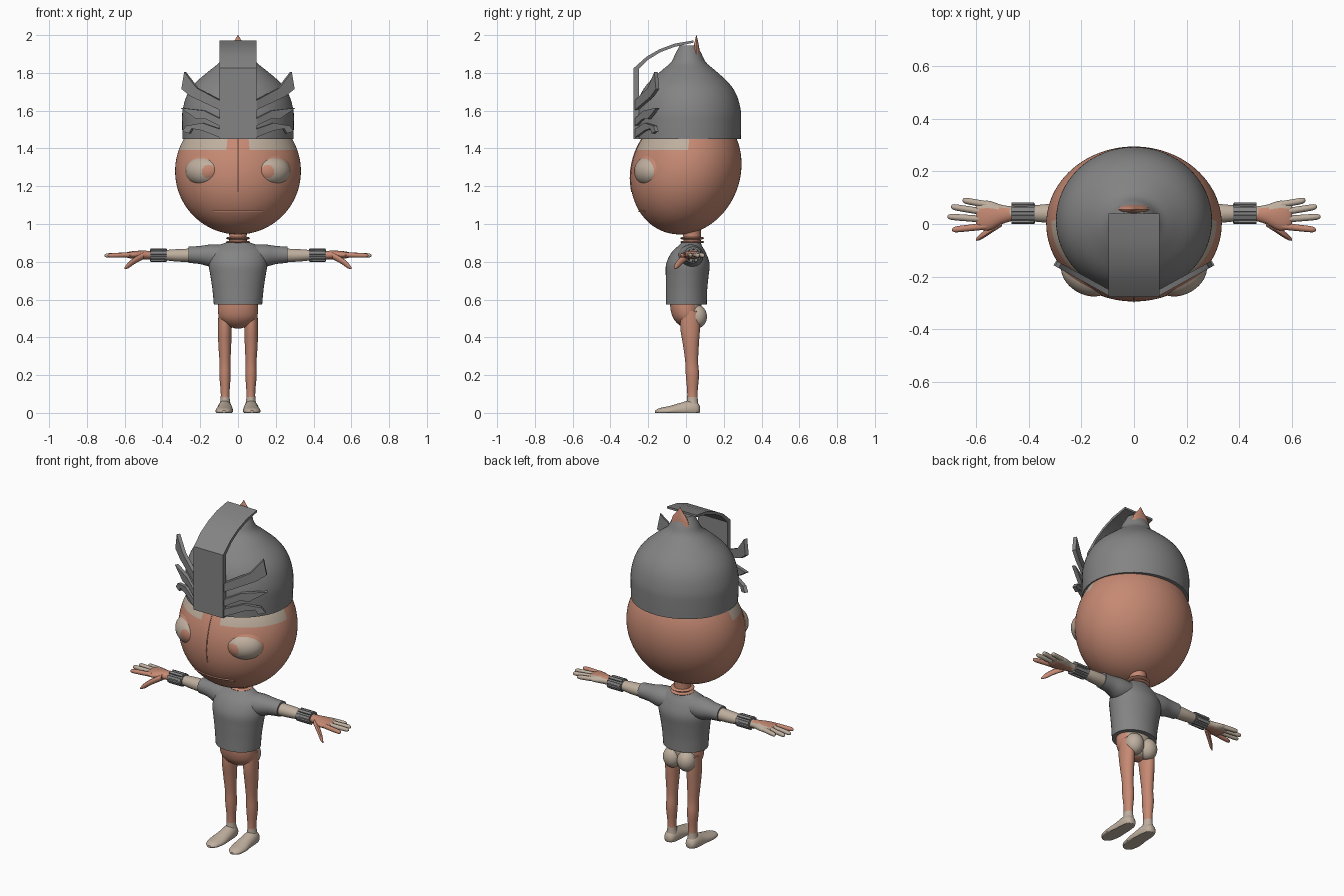
import bpy, bmesh, math
from mathutils import Vector, Matrix


def mat(name, c):
    m = bpy.data.materials.new(name)
    m.diffuse_color = (*c, 1)
    return m


SKIN = mat("warm skin", (0.56, 0.25, 0.17))
PALE = mat("pale beige", (0.52, 0.43, 0.345))
GREY = mat("armour grey", (0.23, 0.23, 0.23))


def finish(name, bm, mats, rule=None, angle=40):
    """Turn a bmesh into a named, coloured, smooth-shaded object."""
    bmesh.ops.recalc_face_normals(bm, faces=bm.faces)
    bm.normal_update()
    if rule:
        for f in bm.faces:
            f.material_index = int(rule(f.calc_center_median(), f.normal))
    me = bpy.data.meshes.new(name)
    bm.to_mesh(me)
    bm.free()
    for m in mats:
        me.materials.append(m)
    ob = bpy.data.objects.new(name, me)
    bpy.context.collection.objects.link(ob)
    bpy.ops.object.select_all(action='DESELECT')
    ob.select_set(True)
    bpy.context.view_layer.objects.active = ob
    bpy.ops.object.shade_smooth_by_angle(angle=math.radians(angle))
    return ob


def loft(name, rings, mats, axis='z', s=1, n=24, sub=4, rule=None, floor=None):
    """Loft ellipses (cx, cy, cz, ra, rb) lying across an axis; s=-1 mirrors in x."""
    pts = []
    for i in range(len(rings) - 1):
        p = [rings[max(0, i - 1)], rings[i], rings[i + 1], rings[min(len(rings) - 1, i + 2)]]
        for k in range(sub):
            t = k / sub
            pts.append([0.5 * (2 * b + (c - a) * t + (2 * a - 5 * b + 4 * c - d) * t * t
                        + (3 * b - a - 3 * c + d) * t ** 3) for a, b, c, d in zip(*p)])
    pts.append(rings[-1])
    u, v = {'x': (1, 2), 'y': (0, 2), 'z': (0, 1)}[axis]
    bm, loops = bmesh.new(), []
    for p in pts:
        row = []
        for j in range(n):
            a = 2 * math.pi * j / n
            co = list(p[:3])
            co[u] += p[3] * math.cos(a)
            co[v] += p[4] * math.sin(a)
            if floor is not None:
                co[2] = max(co[2], floor)
            row.append(bm.verts.new((co[0] * s, co[1], co[2])))
        loops.append(row)
    for a, b in zip(loops, loops[1:]):
        for j in range(n):
            bm.faces.new((a[j], a[(j + 1) % n], b[(j + 1) % n], b[j]))
    bm.faces.new(loops[0])
    bm.faces.new(loops[-1])
    return finish(name, bm, mats, rule)


def ball(name, c, r, mats, rot=0, shear=0, n=48, rule=None):
    bm = bmesh.new()
    bmesh.ops.create_uvsphere(bm, u_segments=n, v_segments=n * 2 // 3, radius=1)
    bm.transform(Matrix.Translation(c) @ Matrix.Rotation(rot, 4, 'Z') @ Matrix.Diagonal((*r, 1)))
    for v in bm.verts:
        v.co.y += shear * (v.co.z - c[2])
    return finish(name, bm, mats, rule)


def plate(name, outline, push):
    """Solid plate from a 3D outline, pushed along a vector."""
    bm = bmesh.new()
    f = bm.faces.new([bm.verts.new(p) for p in outline])
    r = bmesh.ops.extrude_face_region(bm, geom=[f], use_keep_orig=True)
    bmesh.ops.translate(bm, vec=push, verts=[g for g in r['geom'] if isinstance(g, bmesh.types.BMVert)])
    return finish(name, bm, [GREY], angle=25)


def head_y(x, z):
    return 0.1 * (z - 1.28) - 0.292 * math.sqrt(1 - (x / 0.333) ** 2 - ((z - 1.28) / 0.335) ** 2)


# Head, with pale brow patches under the helmet rim
ball("head", (0, 0, 1.28), (0.333, 0.292, 0.335), [SKIN, PALE], shear=0.1, n=96,
     rule=lambda c, n: c.z > 1.40 and c.y < 0.02 and abs(c.x) > 0.06)
loft("nose_ridge", [(0, head_y(0, z) + 0.001, z, 0.003, 0.005)
     for z in (1.17, 1.24, 1.31, 1.38, 1.45)], [SKIN], n=8)
loft("mouth", [(x, head_y(x, 1.068) + 0.001, 1.068, 0.006, 0.006)
     for x in (-0.13, -0.08, 0, 0.08, 0.13)], [SKIN], axis='x', n=10)

# Bulging eyes with lids and irises
for s in (1, -1):
    c, rot = (s * 0.178, -0.19, 1.28), s * math.radians(30)
    ball("eyelid", c, (0.115, 0.057, 0.097), [SKIN], rot)
    ball("eyeball", c, (0.105, 0.077, 0.08), [PALE, SKIN], rot, n=90,
         rule=lambda c, n: c.y < -0.2 and math.hypot(abs(c.x) - 0.156, c.z - 1.277) < 0.035)

# Helmet dome with a narrow neck on top
prof = [(1.45, .277), (1.53, .279), (1.60, .277), (1.68, .256), (1.745, .215), (1.81, .145),
        (1.855, .093), (1.90, .07), (1.945, .046)]
loft("helmet", [(0, 0.013, z, r * 1.06, r) for z, r in prof], [GREY], n=64)
loft("helmet_tip", [(0, 0.055, 1.90, 0.06, 0.02), (0, 0.055, 1.94, 0.045, 0.014),
                    (0, 0.055, 1.97, 0.02, 0.008), (0, 0.055, 2.0, 0.001, 0.001)], [SKIN], n=16)

# Front crest: flat strip that sweeps back over the dome
path = [(-.277, 1.45), (-.277, 1.825), (-.21, 1.885), (-.14, 1.925), (-.06, 1.955), (.04, 1.972)]
inner = [(.04, 1.96), (-.06, 1.938), (-.135, 1.91), (-.2, 1.87), (-.25, 1.82), (-.25, 1.45)]
plate("crest", [(-0.097, y, z) for y, z in path + inner], (0.194, 0, 0))

# Antler-like side ornaments
horns = [
    [(.09, 1.65), (.22, 1.72), (.285, 1.805), (.30, 1.715), (.25, 1.675), (.09, 1.60)],
    [(.09, 1.555), (.18, 1.60), (.305, 1.615), (.22, 1.555), (.17, 1.555), (.09, 1.515)],
    [(.09, 1.50), (.19, 1.535), (.275, 1.52), (.295, 1.49), (.26, 1.48), (.245, 1.505), (.19, 1.495), (.09, 1.455)],
]
for s in (1, -1):
    for pts in horns:
        plate("helmet_horn", [(s * x, -0.275 + (x - 0.09) * 0.55, z) for x, z in pts],
              (-s * 0.01, 0.018, 0))

# Neck and its rings
loft("neck", [(0, .03, .87, .055, .05), (0, .032, .92, .046, .046), (0, .03, 1.0, .05, .05)], [SKIN])
for z in (0.905, 0.925):
    loft("neck_ring", [(0, .033, z - .006, .055, .055), (0, .033, z, .064, .064),
                       (0, .033, z + .006, .055, .055)], [SKIN], sub=3, n=32)

# Shirt body
loft("shirt", [(0, .002, .575, .128, .108), (0, .003, .65, .135, .109), (0, .006, .72, .145, .113),
               (0, .01, .79, .155, .115), (0, .014, .85, .14, .09), (0, .022, .885, .105, .062),
               (0, .028, .903, .06, .05)], [GREY], n=40)

# Pelvis and buttocks
loft("pelvis", [(0, .0, .61, .1, .085), (0, .0, .55, .106, .082), (0, .005, .50, .098, .072),
                (0, .015, .465, .065, .05), (0, .02, .447, .015, .015)], [SKIN, PALE], n=40,
     rule=lambda c, n: c.y > 0.045)

for s in (1, -1):
    ball("buttock", (s * .046, .058, .51), (.053, .053, .062), [PALE], n=30)
    # Leg and shoe
    loft("leg", [(s * .07, .022, .54, .033, .05), (s * .07, .022, .45, .036, .052),
                 (s * .07, .026, .36, .034, .042), (s * .069, .030, .27, .029, .034),
                 (s * .069, .034, .20, .030, .035), (s * .068, .034, .12, .024, .028),
                 (s * .068, .034, .075, .024, .028), (s * .068, .034, .04, .03, .032)], [SKIN, PALE],
         rule=lambda c, n: c.z < 0.08)
    loft("foot", [(.07, .074, .018, .015, .015), (.07, .06, .02, .03, .035), (.07, .025, .02, .038, .047),
                  (.07, -.03, .015, .042, .038), (.073, -.09, .01, .046, .026),
                  (.075, -.14, .008, .036, .017), (.075, -.164, .006, .012, .006)],
         [PALE], axis='y', s=s, floor=0)
    # Sleeve, forearm, cuff
    loft("sleeve", [(.07, .022, .83, .07, .06), (.14, .028, .832, .064, .06), (.20, .034, .836, .05, .048),
                    (.262, .037, .837, .045, .043)], [GREY], axis='x', s=s)
    loft("forearm", [(.24, .038, .834, .038, .036), (.32, .04, .834, .036, .033),
                     (.40, .04, .835, .029, .026), (.48, .04, .835, .026, .022)], [PALE], axis='x', s=s)
    loft("cuff", [(.375, .04, .835, .038, .032), (.42, .04, .835, .034, .029),
                  (.465, .04, .835, .036, .03)], [GREY], axis='x', s=s, n=16, sub=2)
    for k in range(8):
        a = math.pi * (k + 0.5) / 4
        bm = bmesh.new()
        bmesh.ops.create_cube(bm, size=1)
        bm.transform(Matrix.Translation((s * .422, .04 + .036 * math.cos(a), .835 + .031 * math.sin(a)))
                     @ Matrix.Rotation(a, 4, 'X') @ Matrix.Diagonal((.085, .010, .016, 1)))
        finish("cuff_plate", bm, [GREY])
    # Hand
    loft("palm", [(.455, .04, .835, .026, .021), (.50, .036, .836, .036, .023), (.55, .032, .836, .056, .021),
                  (.585, .032, .836, .052, .015), (.60, .034, .836, .04, .008)], [SKIN, PALE],
         axis='x', s=s, rule=lambda c, n: c.y > 0.06)
    fingers = [((.56, .074), (.65, .09), PALE), ((.57, .046), (.695, .066), PALE),
               ((.57, .018), (.708, .028), PALE), ((.56, -.008), (.69, -.022), SKIN)]
    for (x0, y0), (x1, y1), m in fingers:
        rows = []
        for t, r in ((0, .013), (.5, .0125), (.9, .011), (1, .003)):
            rows.append((x0 + (x1 - x0) * t, y0 + (y1 - y0) * t, .837 - .004 * t, r, r))
        loft("finger", rows, [m], axis='x', s=s, n=12, sub=3)
    loft("thumb", [(.50, .01, .832, .018, .018), (.545, -.022, .808, .015, .018),
                   (.58, -.047, .782, .012, .016), (.60, -.06, .766, .004, .005)],
         [SKIN], axis='x', s=s, n=12)
